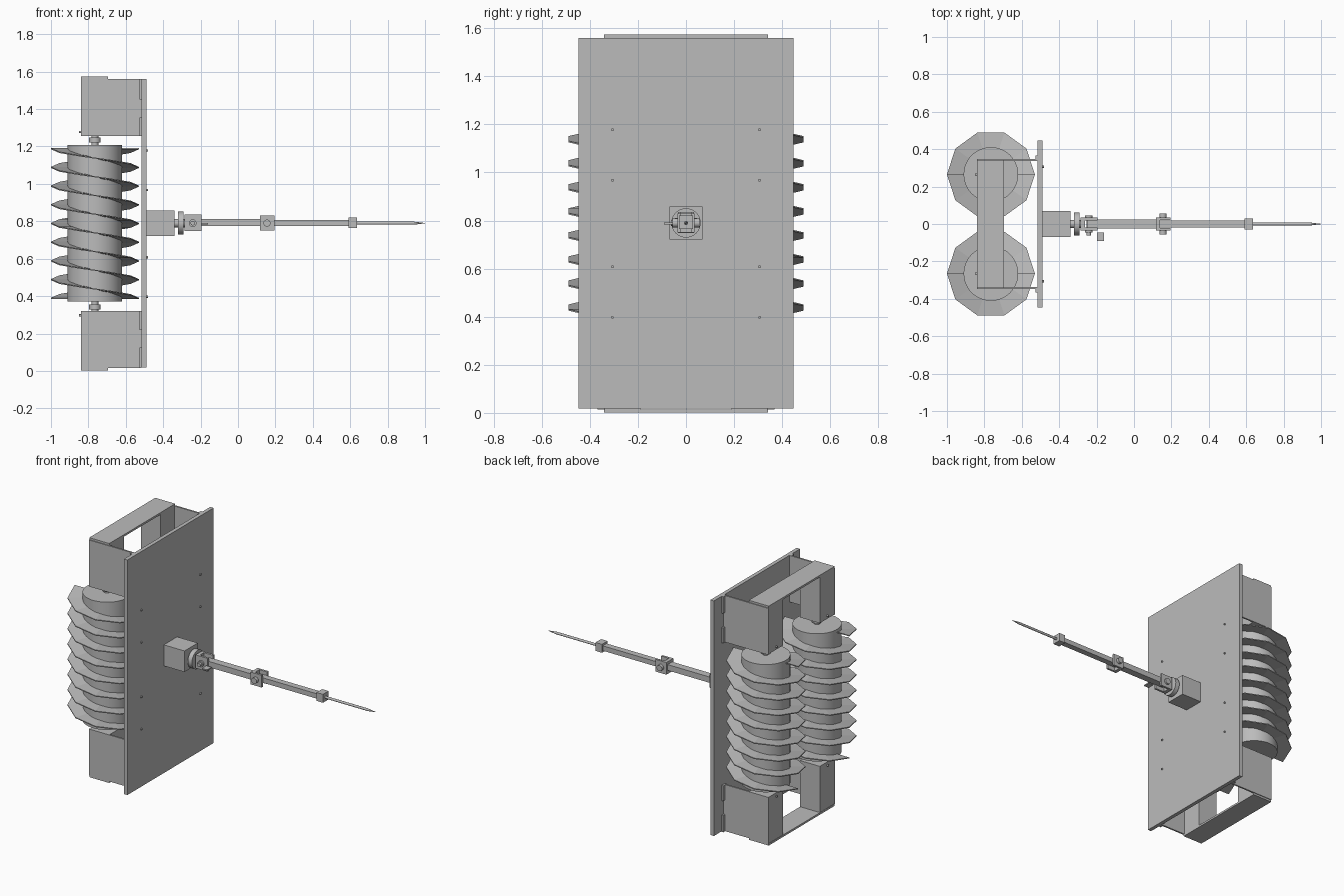
import bpy, bmesh, math
from mathutils import Matrix, Vector

old = bpy.data.objects.get("Cube")
if old:
    bpy.data.objects.remove(old, do_unlink=True)

GREY = (0.5, 0.5, 0.5, 1)
mat = bpy.data.materials.new("plain grey")
mat.use_nodes = True
mat.diffuse_color = GREY
mat.node_tree.nodes["Principled BSDF"].inputs["Base Color"].default_value = GREY

MID = 0.7875          # height of the symmetry plane
SCREW_X, SCREW_Y = -0.765, 0.265


def finish(name, bm, smooth=False):
    bmesh.ops.recalc_face_normals(bm, faces=bm.faces)
    me = bpy.data.meshes.new(name)
    bm.to_mesh(me)
    bm.free()
    me.materials.append(mat)
    ob = bpy.data.objects.new(name, me)
    bpy.context.collection.objects.link(ob)
    if smooth:
        bpy.ops.object.select_all(action='DESELECT')
        ob.select_set(True)
        bpy.context.view_layer.objects.active = ob
        bpy.ops.object.shade_smooth_by_angle(angle=math.radians(35))
    return ob


def box(name, x, y, z):
    bm = bmesh.new()
    lo, hi = zip(*(sorted(r) for r in (x, y, z)))
    size = [b - a for a, b in zip(lo, hi)]
    centre = [(a + b) / 2 for a, b in zip(lo, hi)]
    bmesh.ops.create_cube(bm, size=1, matrix=Matrix.Translation(centre) @ Matrix.Diagonal((*size, 1)))
    return finish(name, bm)


def rod(name, start, end, r, r2=None, sides=32):
    a, b = Vector(start), Vector(end)
    turn = (b - a).to_track_quat('Z', 'Y').to_matrix().to_4x4()
    bm = bmesh.new()
    bmesh.ops.create_cone(bm, cap_ends=True, segments=sides, radius1=r,
                          radius2=r if r2 is None else r2, depth=(b - a).length,
                          matrix=Matrix.Translation((a + b) / 2) @ turn)
    return finish(name, bm, True)


def flight(name, cy, phase, turns=4, steps=10, pitch=0.2, top=1.188, thick=0.006):
    """Helical blade with a ten-sided outline."""
    bm = bmesh.new()
    previous = None
    for i in range(turns * steps + 1):
        a = phase + i * math.tau / steps
        z = top - pitch * i / steps
        ring = [bm.verts.new((SCREW_X + r * math.cos(a), cy + r * math.sin(a), z + dz))
                for r, dz in ((0.13, -thick / 2), (0.235, -thick / 2), (0.235, thick / 2), (0.13, thick / 2))]
        if previous:
            for k in range(4):
                n = (k + 1) % 4
                bm.faces.new((previous[k], previous[n], ring[n], ring[k]))
        else:
            bm.faces.new(ring)
        previous = ring
    bm.faces.new(previous[::-1])
    return finish(name, bm)


# Back plate
box("back_plate", (-0.515, -0.49), (-0.447, 0.447), (0.018, 1.56))

# Pair of screws, each with two blades
for side, cy in (("left", SCREW_Y), ("right", -SCREW_Y)):
    rod(side + "_screw_core", (SCREW_X, cy, 0.37), (SCREW_X, cy, 1.208), 0.146, sides=48)
    for n in range(2):
        flight(f"{side}_screw_blade_{n}", cy, n * math.pi)

# Upper and lower brackets, mirrored about the middle height
for level, s in (("upper", 1), ("lower", -1)):
    def h(z):
        return MID + s * (z - MID)

    box(level + "_strap", (-0.84, -0.695), (-0.342, 0.342), (h(1.56), h(1.573)))
    for side, t in (("left", 1), ("right", -1)):
        name = f"{level}_{side}_"
        cy = t * SCREW_Y
        box(name + "motor", (-0.838, -0.695), (t * 0.19, t * 0.338), (h(1.257), h(1.56)))
        box(name + "bracket_side", (-0.84, -0.515), (t * 0.336, t * 0.347), (h(1.255), h(1.56)))
        for n, zs in enumerate(((1.255, 1.355), (1.45, 1.56))):
            box(f"{name}flange_{n}", (-0.527, -0.515), (t * 0.34, t * 0.367), (h(zs[0]), h(zs[1])))
        rod(name + "shaft", (SCREW_X, cy, h(1.2)), (SCREW_X, cy, h(1.26)), 0.018)
        rod(name + "collar", (SCREW_X, cy, h(1.221)), (SCREW_X, cy, h(1.247)), 0.031)
        rod(name + "motor_screw", (-0.85, cy, h(1.278)), (-0.836, cy, h(1.278)), 0.006, sides=12)
        for n, z in enumerate((1.178, 0.967)):
            rod(f"{name}plate_screw_{n}", (-0.495, t * 0.306, h(z)), (-0.482, t * 0.306, h(z)), 0.006, sides=12)

# Arm base motor and turning disc
AZ = 0.79
box("arm_base", (-0.49, -0.34), (-0.069, 0.069), (0.721, 0.859))
rod("base_shaft", (-0.345, 0, AZ), (-0.28, 0, AZ), 0.022)
rod("turning_disc", (-0.322, 0, AZ), (-0.292, 0, AZ), 0.061)

# Shoulder fork
box("shoulder_root", (-0.285, -0.262), (-0.034, 0.034), (0.748, 0.835))
for side, t in (("left", 1), ("right", -1)):
    box(side + "_shoulder_cheek", (-0.27, -0.196), (t * 0.02, t * 0.034), (0.748, 0.835))
    rod(side + "_shoulder_pin", (-0.242, t * 0.03, AZ), (-0.242, t * 0.046, AZ), 0.02)
    box(side + "_elbow_cheek", (0.117, 0.196), (t * 0.022, t * 0.036), (0.75, 0.83))
    rod(side + "_elbow_pin", (0.155, t * 0.03, AZ), (0.155, t * 0.056, AZ), 0.019)
rod("shoulder_axle", (-0.242, -0.062, AZ), (-0.242, 0.04, AZ), 0.012)
box("shoulder_tab", (-0.198, -0.16), (-0.092, -0.045), (0.784, 0.792))

# Arm links, elbow and wrist
box("upper_link", (-0.25, 0.125), (-0.024, 0.024), (0.774, 0.812))
box("elbow_root", (0.117, 0.14), (-0.034, 0.034), (0.75, 0.83))
box("lower_link", (0.14, 0.6), (-0.02, 0.02), (0.775, 0.807))
box("wrist", (0.59, 0.637), (-0.029, 0.029), (0.765, 0.82))

# Probe with a pointed tip
rod("probe", (0.63, 0, AZ), (0.94, 0, AZ), 0.008, sides=16)
rod("probe_tip", (0.94, 0, AZ), (1.0, 0, AZ), 0.008, 0.001, sides=16)
